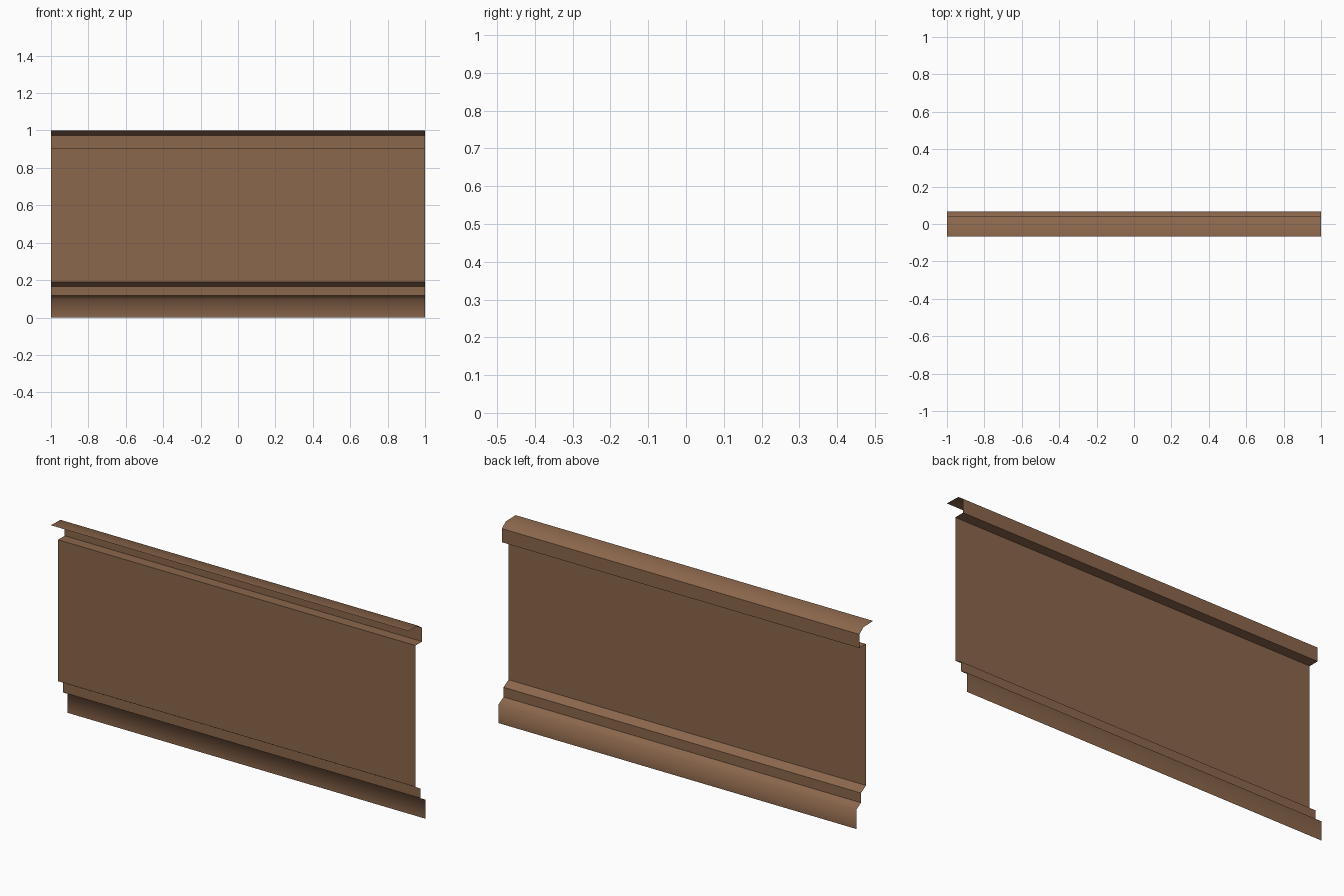
import bpy

if "Cube" in bpy.data.objects:
    bpy.data.objects.remove(bpy.data.objects["Cube"])

brown = bpy.data.materials.new("brown siding")
brown.diffuse_color = (0.26, 0.135, 0.072, 1)
brown.use_nodes = True
brown.node_tree.nodes["Principled BSDF"].inputs["Base Color"].default_value = brown.diffuse_color
HALF = 1.0


def sheet(name, profile, smooth=False):
    """Thin sheet: a (y, z) profile drawn out along x."""
    verts = [(x, y, z) for y, z in profile for x in (-HALF, HALF)]
    faces = [(2 * i, 2 * i + 2, 2 * i + 3, 2 * i + 1) for i in range(len(profile) - 1)]
    mesh = bpy.data.meshes.new(name)
    mesh.from_pydata(verts, [], faces)
    mesh.materials.append(brown)
    for p in mesh.polygons:
        p.use_smooth = smooth
    obj = bpy.data.objects.new(name, mesh)
    bpy.context.collection.objects.link(obj)
    return obj


# Overhanging lip along the top, softly bent at the back
sheet("top_lip", [(-0.067, 1.0), (0.01, 0.998), (0.043, 0.974)], smooth=True)
# Recessed strip under the lip, shelf, main panel and lower step
sheet("main_panel", [(0.043, 0.974), (0.043, 0.905), (-0.01, 0.905),
                     (-0.01, 0.19), (0.03, 0.167), (0.03, 0.118)])
# Curved skirt at the bottom
sheet("bottom_skirt", [(0.03, 0.118), (0.068, 0.096), (0.068, 0.0)], smooth=True)
